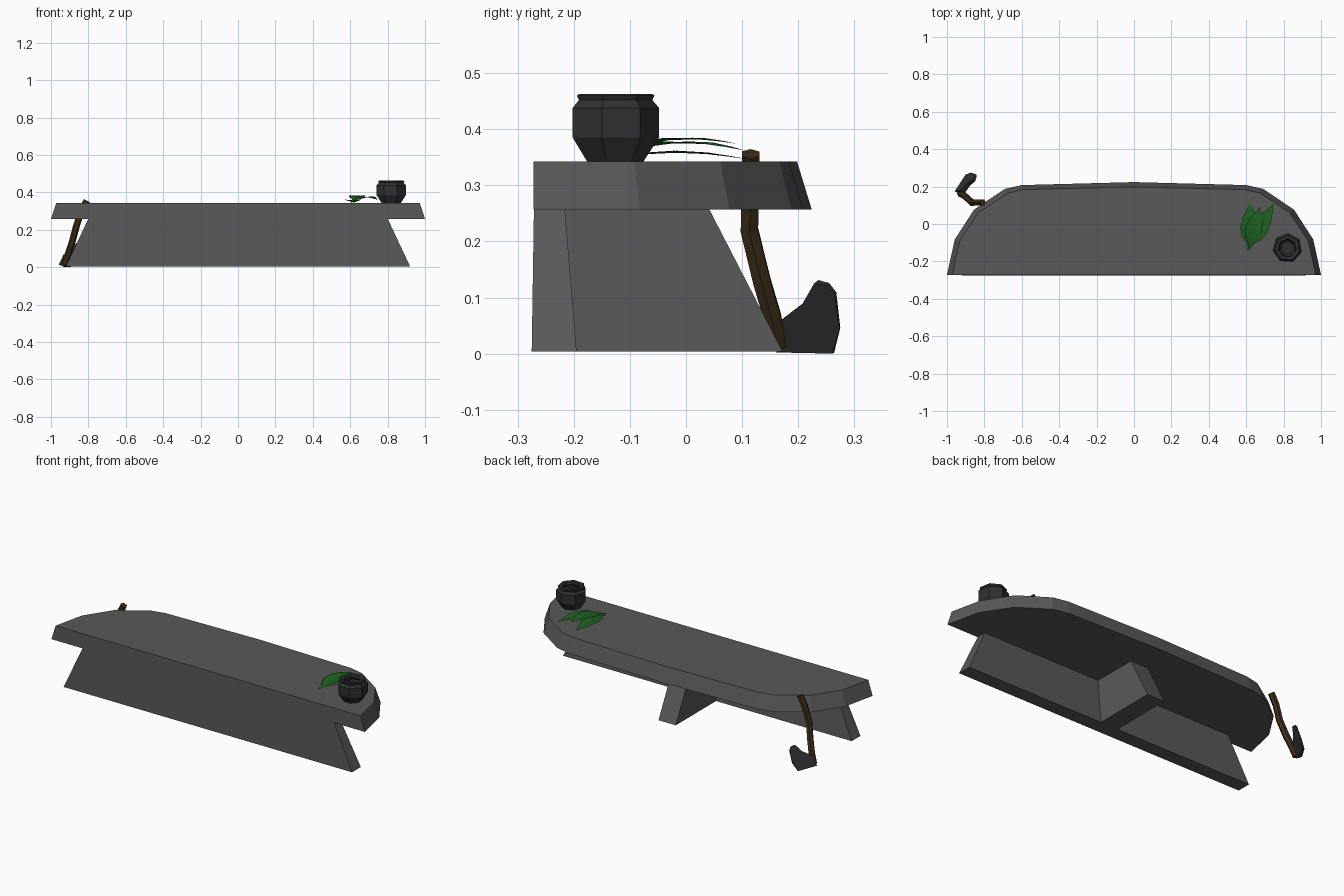
import bpy, bmesh, math
from mathutils import Vector

if "Cube" in bpy.data.objects:
    bpy.data.objects.remove(bpy.data.objects["Cube"])


def material(name, color):
    m = bpy.data.materials.new(name)
    m.diffuse_color = (*color, 1)
    m.use_nodes = True
    m.node_tree.nodes["Principled BSDF"].inputs["Base Color"].default_value = m.diffuse_color
    return m


STONE = material("stone", (0.10, 0.10, 0.10))
IRON = material("iron", (0.03, 0.03, 0.032))
WOOD = material("wood", (0.045, 0.026, 0.01))
GREEN = material("leaf", (0.012, 0.12, 0.015))


def finish(name, bm, mat):
    bmesh.ops.recalc_face_normals(bm, faces=bm.faces)
    me = bpy.data.meshes.new(name)
    bm.to_mesh(me)
    bm.free()
    me.materials.append(mat)
    ob = bpy.data.objects.new(name, me)
    bpy.context.collection.objects.link(ob)
    return ob


def loft(name, rings, mat, caps=(True, True)):
    """Skin a list of closed rings with equal point counts."""
    bm = bmesh.new()
    vs = [[bm.verts.new(p) for p in r] for r in rings]
    n = len(rings[0])
    for a, b in zip(vs, vs[1:]):
        for i in range(n):
            j = (i + 1) % n
            bm.faces.new((a[i], a[j], b[j], b[i]))
    if caps[0]:
        bm.faces.new(vs[0][::-1])
    if caps[1]:
        bm.faces.new(vs[-1])
    return finish(name, bm, mat)


def mirrored(half, z):
    """Half outline (x >= 0) mirrored to a full ring at height z."""
    left = [(-x, y) for x, y in reversed(half) if x > 0]
    return [(x, y, z) for x, y in half + left]


# Table top: rounded back, slightly narrower on top
low = [(1, -.272), (.958, -.082), (.855, .077), (.69, .188), (.60, .208), (0, .224)]
high = [(.972, -.272), (.932, -.092), (.832, .061), (.672, .166), (.59, .184), (0, .198)]
loft("table_top", [mirrored(low, .257), mirrored(high, .342)], STONE)

# Front support panel and back buttress
loft("front_support", [mirrored([(.92, -.275), (.92, -.195)], .004),
                       mirrored([(.80, -.271), (.80, -.216)], .26)], STONE)
loft("back_buttress", [mirrored([(.055, -.21), (.055, .172)], .004),
                       mirrored([(.055, -.23), (.055, .04)], .26)], STONE)

# Seven-sided pot with a hollow inside
profile = [(.052, .342), (.080, .385), (.080, .438), (.068, .452), (.072, .460),
           (.067, .463), (.050, .461), (.046, .448), (.058, .43), (.056, .39), (.035, .365)]
rings = []
for r, z in profile:
    angles = [math.radians(-16) + i * math.tau / 7 for i in range(7)]
    rings.append([(.82 + r * math.cos(a), -.128 + r * math.sin(a), z) for a in angles])
loft("pot", rings, IRON)


# Leaves: thin arched blades with a folded midrib
def leaf(name, base, tip, width, arch):
    base, tip = Vector(base), Vector(tip)
    along = tip - base
    side = Vector((along.y, -along.x, 0)).normalized()
    bm = bmesh.new()
    rows = []
    for t, w in ((0, .06), (.15, .2), (.3, .8), (.48, 1), (.7, .75), (.87, .35), (1, .01)):
        mid = base + along * t + Vector((0, 0, arch * math.sin(math.pi * t)))
        edge = side * width * w
        lift = Vector((0, 0, .08 * width * w))
        rows.append([bm.verts.new(p) for p in (mid - edge + lift, mid, mid + edge + lift)])
    for a, b in zip(rows, rows[1:]):
        for i in range(2):
            bm.faces.new((a[i], a[i + 1], b[i + 1], b[i]))
    finish(name, bm, GREEN)


leaf("leaf_left", (.608, -.14, .346), (.622, .112, .346), .046, .012)
leaf("leaf_right", (.612, -.14, .350), (.745, .105, .362), .044, .019)
leaf("leaf_middle", (.610, -.14, .352), (.672, .09, .374), .046, .018)

# Axe handle: bent tapered shaft leaning on the table
path = [Vector(p) for p in ((-.808, .115, .356), (-.838, .115, .30), (-.864, .113, .22),
                            (-.888, .135, .13), (-.910, .154, .065), (-.930, .163, .013))]
rings = []
for i, p in enumerate(path):
    d = (path[min(i + 1, 5)] - path[max(i - 1, 0)]).normalized()
    u = d.cross(Vector((0, 1, 0))).normalized()
    v = d.cross(u)
    rings.append([p + .018 * (math.cos(k * math.tau / 6) * u + math.sin(k * math.tau / 6) * v)
                  for k in range(6)])
loft("axe_handle", rings, WOOD)

# Axe head: flared blade on a slanted plane, thinning to its cutting edge
blade = [(.168, .008), (.262, 0), (.275, .045), (.266, .108), (.252, .124),
         (.232, .128), (.212, .092), (.170, .060)]
normal = Vector((1, -.55, -.45)).normalized()


def blade_side(sign):
    pts = []
    for y, z in blade:
        p = Vector((-.945 + .55 * (y - .175) + .45 * z, y, z))
        half = .016 - .013 * (y - .168) / .107
        q = p + normal * sign * half
        pts.append((q.x, min(q.y, .275), max(q.z, 0)))
    return pts


loft("axe_head", [blade_side(-1), blade_side(1)], IRON)
